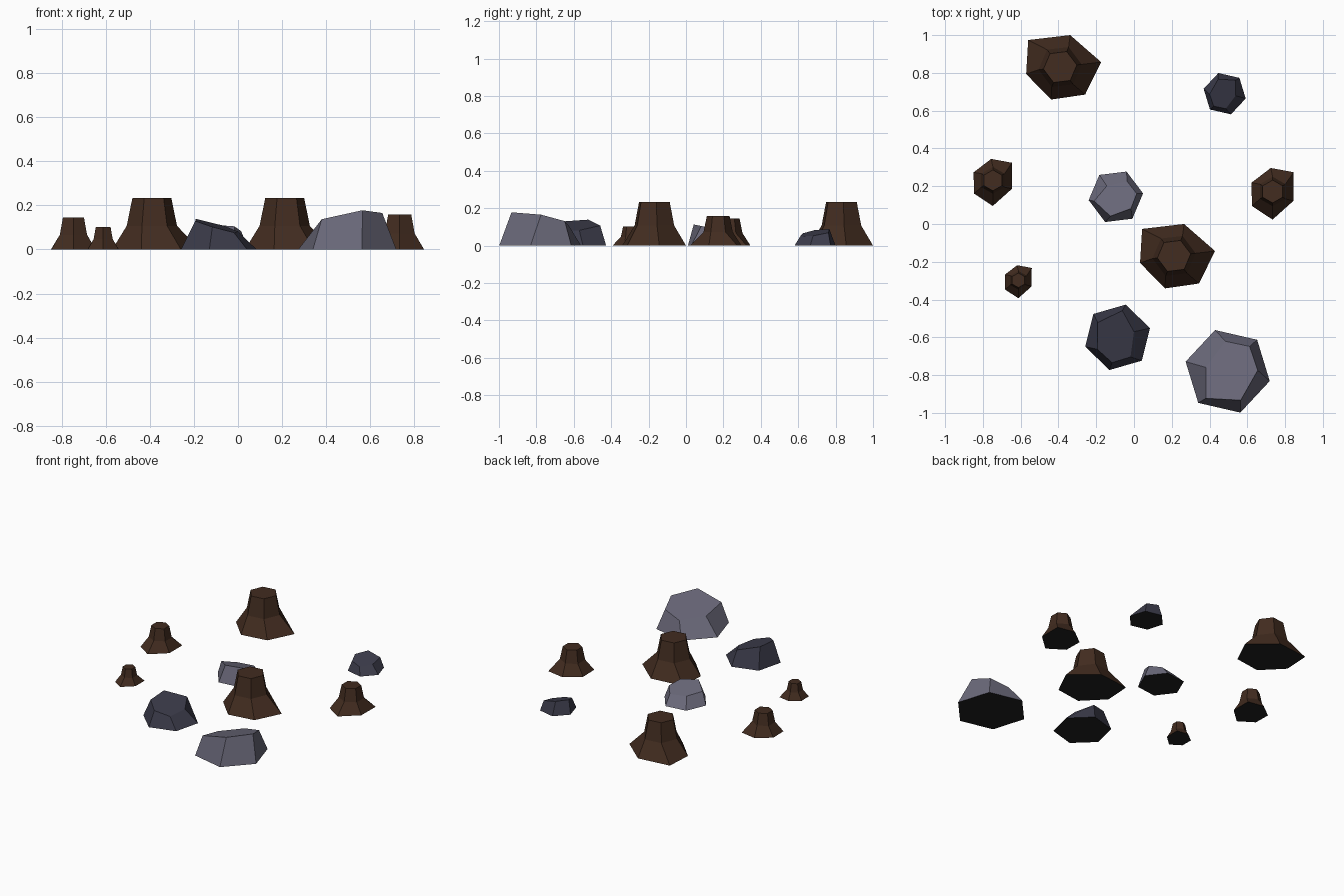
import bpy, bmesh, math

if "Cube" in bpy.data.objects:
    bpy.data.objects.remove(bpy.data.objects["Cube"])


def material(name, rgb):
    m = bpy.data.materials.new(name)
    m.diffuse_color = (*rgb, 1.0)
    m.use_nodes = True
    m.node_tree.nodes["Principled BSDF"].inputs["Base Color"].default_value = m.diffuse_color
    return m


LIGHT = material("light_grey_stone", (0.142, 0.138, 0.190))
DARK = material("dark_grey_stone", (0.045, 0.045, 0.070))
BARK = material("brown_bark", (0.054, 0.025, 0.014))
BLACK = material("black_underside", (0.014, 0.014, 0.014))


def build(name, rings, mat, loc, scale, turn):
    """Skin a stack of equal-count rings, cap both ends, and place the part."""
    bm = bmesh.new()
    loops = [[bm.verts.new(p) for p in ring] for ring in rings]
    n = len(loops[0])
    for a, b in zip(loops, loops[1:]):
        for i in range(n):
            j = (i + 1) % n
            bm.faces.new((a[i], a[j], b[j], b[i]))
    bm.faces.new(loops[0][::-1]).material_index = 1   # dark underside
    bm.faces.new(loops[-1])
    bmesh.ops.recalc_face_normals(bm, faces=bm.faces)
    mesh = bpy.data.meshes.new(name)
    bm.to_mesh(mesh)
    bm.free()
    mesh.materials.append(mat)
    mesh.materials.append(BLACK)
    ob = bpy.data.objects.new(name, mesh)
    bpy.context.collection.objects.link(ob)
    ob.location = (*loc, 0)
    ob.scale = (scale,) * 3
    ob.rotation_euler.z = math.radians(turn)


def hexagon(radius, z, offset):
    return [(radius * math.cos(math.radians(offset + 60 * i)),
             radius * math.sin(math.radians(offset + 60 * i)), z) for i in range(6)]


# Tree stump: uneven flared roots, waist, flat hexagonal cut
roots = [(0.217, 0.026, 0), (0.053, 0.169, 0), (-0.169, 0.143, 0),
         (-0.180, -0.037, 0), (-0.048, -0.172, 0), (0.132, -0.146, 0)]
stump = [roots, hexagon(0.115, 0.107, 7), hexagon(0.089, 0.233, 7)]

for name, loc, scale, turn in (
        ("stump_back", (-0.391, 0.831), 1.0, 0),
        ("stump_middle", (0.212, -0.169), 1.0, 0),
        ("stump_right", (0.734, 0.172), 0.68, -97),
        ("stump_left", (-0.747, 0.231), 0.62, -97),
        ("stump_small", (-0.612, -0.298), 0.435, -97)):
    build(name, stump, BARK, loc, scale, turn)

# Boulder: hexagonal base and an uneven top cut by a tilted plane
top_xy = [(-0.012, 0.159), (-0.116, 0.021), (-0.116, -0.143),
          (0.069, -0.153), (0.159, 0.005), (0.116, 0.132)]
top = [(x, y, 0.178 + 0.21 * (x - 0.069) - 0.2 * (y + 0.153)) for x, y in top_xy]
boulder = [hexagon(0.2285, 0, 107), top]

for name, mat, loc, scale, turn in (
        ("boulder_large", LIGHT, (0.496, -0.780), 1.0, 0),
        ("boulder_dark", DARK, (-0.087, -0.600), 0.78, 209),
        ("boulder_centre", LIGHT, (-0.096, 0.144), 0.635, -40),
        ("boulder_small", DARK, (0.480, 0.690), 0.5, 180)):
    build(name, boulder, mat, loc, scale, turn)
